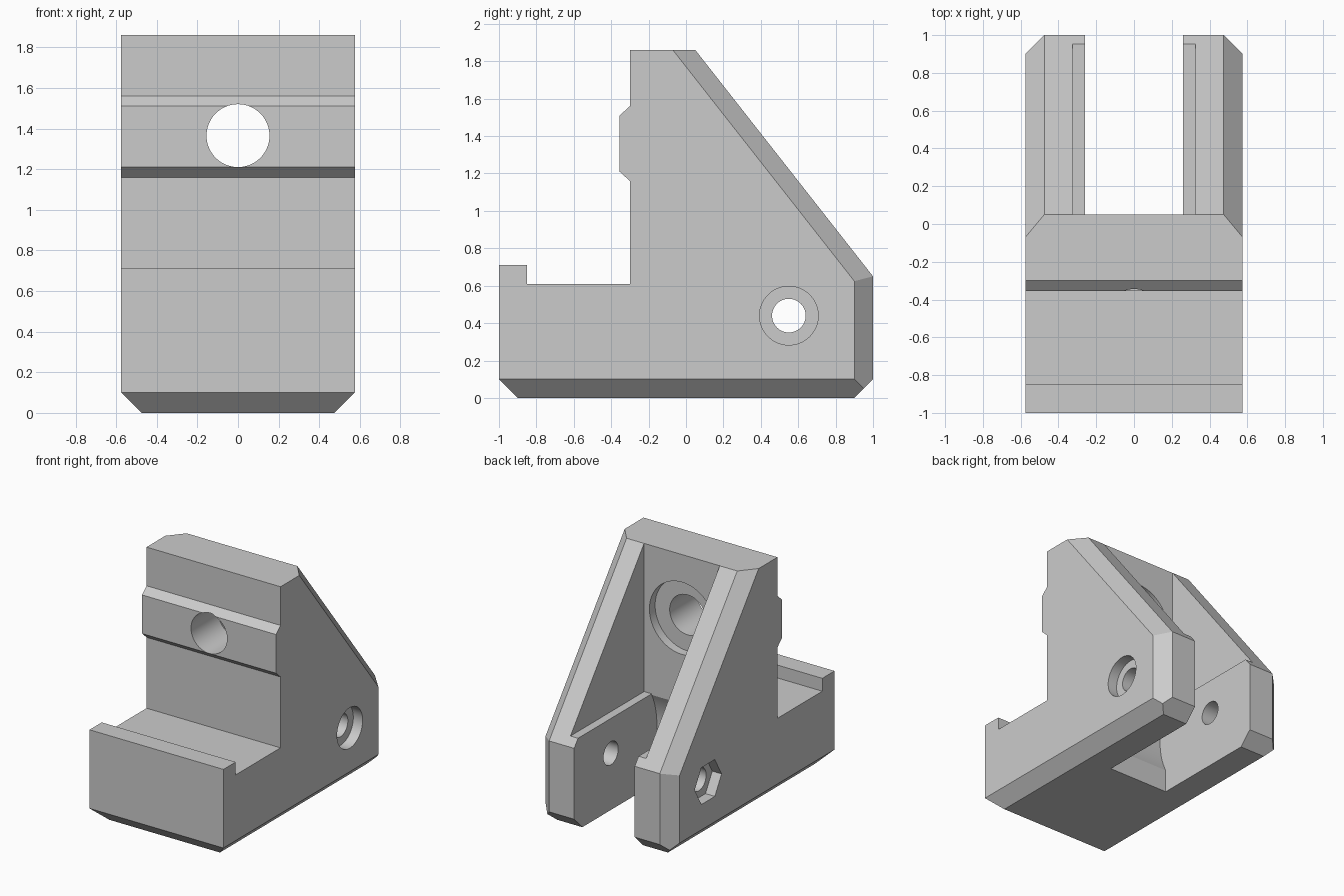
import bpy, bmesh
from math import sin, cos, acos, pi
from mathutils import Vector, Matrix

cube = bpy.data.objects.get("Cube")
if cube:
    bpy.data.objects.remove(cube, do_unlink=True)

grey = bpy.data.materials.new("light grey")
grey.use_nodes = True
grey.diffuse_color = (0.6, 0.6, 0.6, 1)
grey.node_tree.nodes["Principled BSDF"].inputs["Base Color"].default_value = (0.6, 0.6, 0.6, 1)


def finish(bm, name):
    bmesh.ops.recalc_face_normals(bm, faces=bm.faces)
    mesh = bpy.data.meshes.new(name)
    bm.to_mesh(mesh)
    bm.free()
    mesh.materials.append(grey)
    obj = bpy.data.objects.new(name, mesh)
    bpy.context.collection.objects.link(obj)
    return obj


def extrude_profile(points, half_width):
    """Side outline (y, z) extruded across x."""
    bm = bmesh.new()
    face = bm.faces.new([bm.verts.new((-half_width, y, z)) for y, z in points])
    new = bmesh.ops.extrude_face_region(bm, geom=[face])["geom"]
    verts = [v for v in new if isinstance(v, bmesh.types.BMVert)]
    bmesh.ops.translate(bm, verts=verts, vec=(2 * half_width, 0, 0))
    return bm


def cylinder(name, start, end, radius, sides=64):
    """Prism or cylinder between two points."""
    start, end = Vector(start), Vector(end)
    axis = end - start
    bm = bmesh.new()
    turn = axis.to_track_quat('Z', 'Y').to_matrix().to_4x4()
    bmesh.ops.create_cone(bm, cap_ends=True, segments=sides, radius1=radius, radius2=radius,
                          depth=axis.length,
                          matrix=Matrix.Translation((start + end) / 2) @ turn)
    return finish(bm, name)


def trim(bm, point, normal):
    """Slice away everything beyond a plane and cap the cut."""
    geom = bm.verts[:] + bm.edges[:] + bm.faces[:]
    cut = bmesh.ops.bisect_plane(bm, geom=geom, dist=1e-5, plane_co=point,
                                 plane_no=normal, clear_outer=True)["geom_cut"]
    edges = [e for e in cut if isinstance(e, bmesh.types.BMEdge) and e.is_boundary]
    bmesh.ops.holes_fill(bm, edges=edges, sides=0)


# Bracket body: seat with lip, upright with raised rib, sloping back
W, C = 0.575, 0.1
body = extrude_profile([
    (-1, 0), (-1, 0.71), (-0.85, 0.71), (-0.85, 0.61), (-0.3, 0.61),
    (-0.3, 1.16), (-0.355, 1.21), (-0.355, 1.51), (-0.3, 1.56),
    (-0.3, 1.86), (0.05, 1.86), (1, 0.65), (1, 0)], W)

# Chamfers on the base, the rear corners and the slope edges
trim(body, (0, -1 + C, 0), (0, -1, -1))
trim(body, (0, 1 - C, 0), (0, 1, -1))
for side in (-1, 1):
    inner = Vector((side * (W - C), 0.05, 1.86))
    along = Vector((0, 0.95, -1.21))
    across = Vector((side * C, -0.12, 0))
    normal = along.cross(across)
    if normal.x * side < 0:
        normal.negate()
    trim(body, (side * (W - C), 0, 0), (side, 0, -1))
    trim(body, (side * W, 1 - C, 0), (side, 1, 0))
    trim(body, inner, normal)
bracket = finish(body, "bracket_body")

# Lever slot with a rounded clearance around the pivot
PY, PZ, R, WALL = 0.55, 0.44, 0.565, 0.049
spread = acos((PY - WALL) / R)
arc = []
for i in range(17):
    a = spread * (1 - i / 8)
    arc.append((PY - R * cos(a), PZ + R * sin(a)))
slot = finish(extrude_profile([(1.2, -0.1), (1.2, 0.9), (WALL, 0.9)] + arc
                              + [(WALL, -0.1)], 0.26), "slot_cutter")

# Wider pocket above the slot
pocket = finish(extrude_profile([(WALL, 0.71), (1.2, 0.71), (1.2, 2), (WALL, 2)], 0.325),
                "pocket_cutter")

# Bolt hole, pivot hole and their recesses
HZ = 1.365
cutters = [
    pocket, slot,
    cylinder("bolt_hole", (0, -0.6, HZ), (0, 0.3, HZ), 0.155),
    cylinder("bolt_recess", (0, WALL - 0.07, HZ), (0, 0.2, HZ), 0.28),
    cylinder("pivot_hole", (-1, PY, PZ), (1, PY, PZ), 0.09, 48),
    cylinder("pivot_head_recess", (W - 0.08, PY, PZ), (1, PY, PZ), 0.157),
]
bm = bmesh.new()
bmesh.ops.create_cone(bm, cap_ends=True, segments=6, radius1=0.165, radius2=0.165, depth=0.4)
bm.verts.ensure_lookup_table()
# Nut recess has its corners pointing forward and back
first = bm.verts[0].co
if abs(first.x) < 1e-4 or abs(first.y) < 1e-4:
    if abs(first.x) < 1e-4:
        spin = 0
    else:
        spin = pi / 2
    bmesh.ops.rotate(bm, verts=bm.verts, matrix=Matrix.Rotation(spin, 3, 'Z'))
bmesh.ops.rotate(bm, verts=bm.verts, matrix=Matrix.Rotation(pi / 2, 3, 'Y'))
bmesh.ops.translate(bm, verts=bm.verts, vec=(-W + 0.08 - 0.2, PY, PZ))
cutters.append(finish(bm, "nut_recess"))

for cutter in cutters:
    cutter.hide_render = True
    mod = bracket.modifiers.new(cutter.name, 'BOOLEAN')
    mod.operation = 'DIFFERENCE'
    mod.solver = 'EXACT'
    mod.object = cutter

# Bake the cuts and remove the cutters
graph = bpy.context.evaluated_depsgraph_get()
bracket_mesh = bpy.data.meshes.new_from_object(bracket.evaluated_get(graph))
bracket.modifiers.clear()
bracket.data = bracket_mesh
for cutter in cutters:
    bpy.data.objects.remove(cutter, do_unlink=True)

bpy.ops.object.select_all(action='DESELECT')
bracket.select_set(True)
bpy.context.view_layer.objects.active = bracket
bpy.ops.object.shade_smooth_by_angle(angle=pi / 7)
